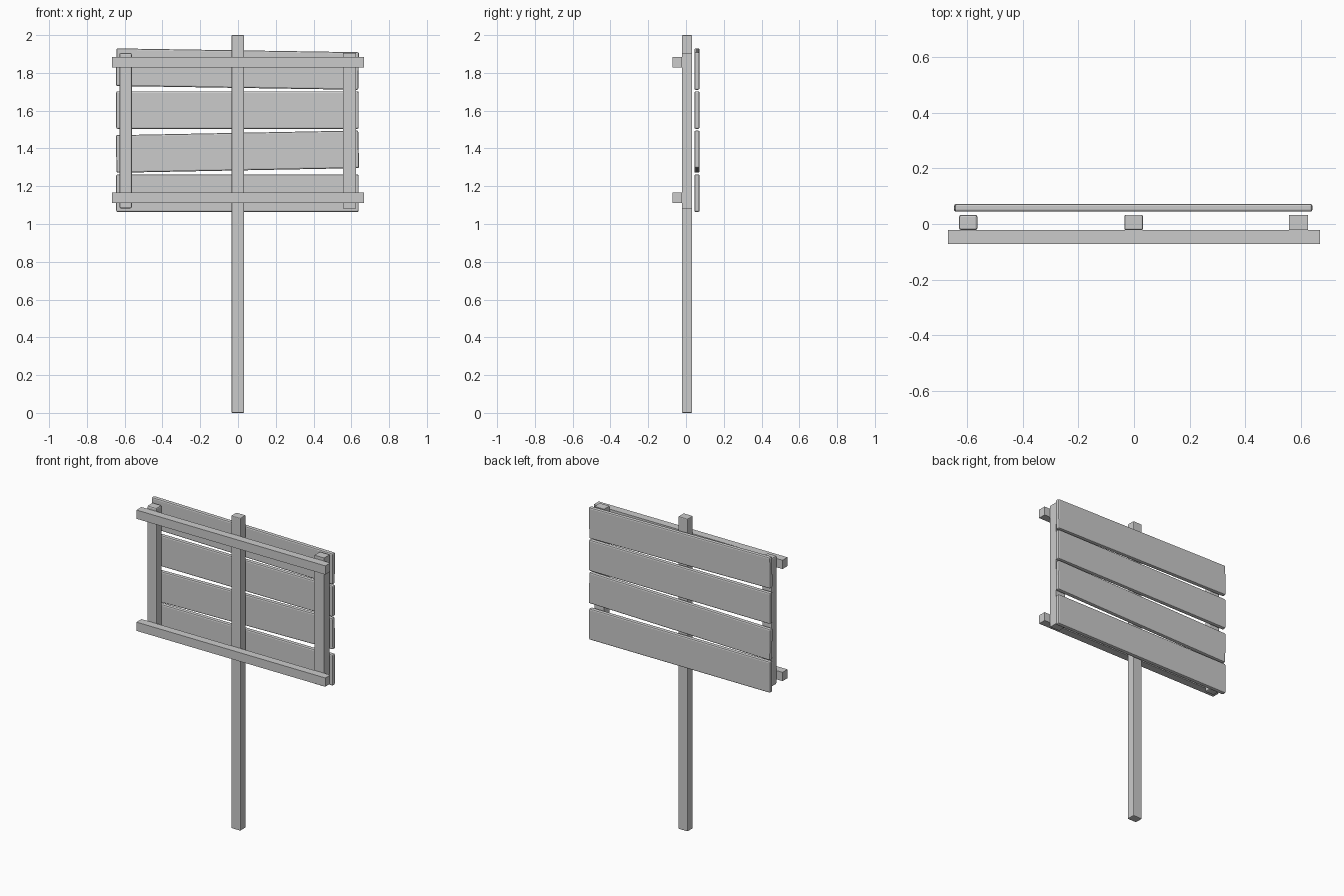
import bpy
import math

if "Cube" in bpy.data.objects:
    bpy.data.objects.remove(bpy.data.objects["Cube"])


def board(name, centre, size, tilt=0.0, bevel=0.0, segments=2):
    """Box of a given size, tilted in the plane of the sign, with softened edges."""
    bpy.ops.mesh.primitive_cube_add(size=1, location=centre)
    ob = bpy.context.object
    ob.name = name
    ob.scale = size
    bpy.ops.object.transform_apply(location=False, rotation=False, scale=True)
    ob.rotation_euler.y = -math.radians(tilt)
    if bevel:
        mod = ob.modifiers.new("soft_edges", 'BEVEL')
        mod.width = bevel
        mod.segments = segments
    return ob


# Central post
board("post", (-0.001, 0.0055, 1.0), (0.066, 0.055, 2.0), bevel=0.005)

# Upright battens behind the planks
board("left_batten", (-0.595, 0.0055, 1.494), (0.066, 0.055, 0.822), bevel=0.008)
board("right_batten", (0.591, 0.0055, 1.494), (0.068, 0.055, 0.822))

# Horizontal rails across the front
for name, z in (("upper_rail", 1.857), ("lower_rail", 1.14)):
    board(name, (0, -0.0468, z), (1.336, 0.05, 0.056))

# Sign planks, slightly crooked: (centre height, tilt)
planks = [(1.82, -0.9), (1.603, 0.0), (1.383, 1.1), (1.163, 0.0)]
for i, (z, tilt) in enumerate(planks):
    board(f"plank_{i + 1}", (-0.003, 0.058, z), (1.284, 0.028, 0.199), tilt, bevel=0.008)
